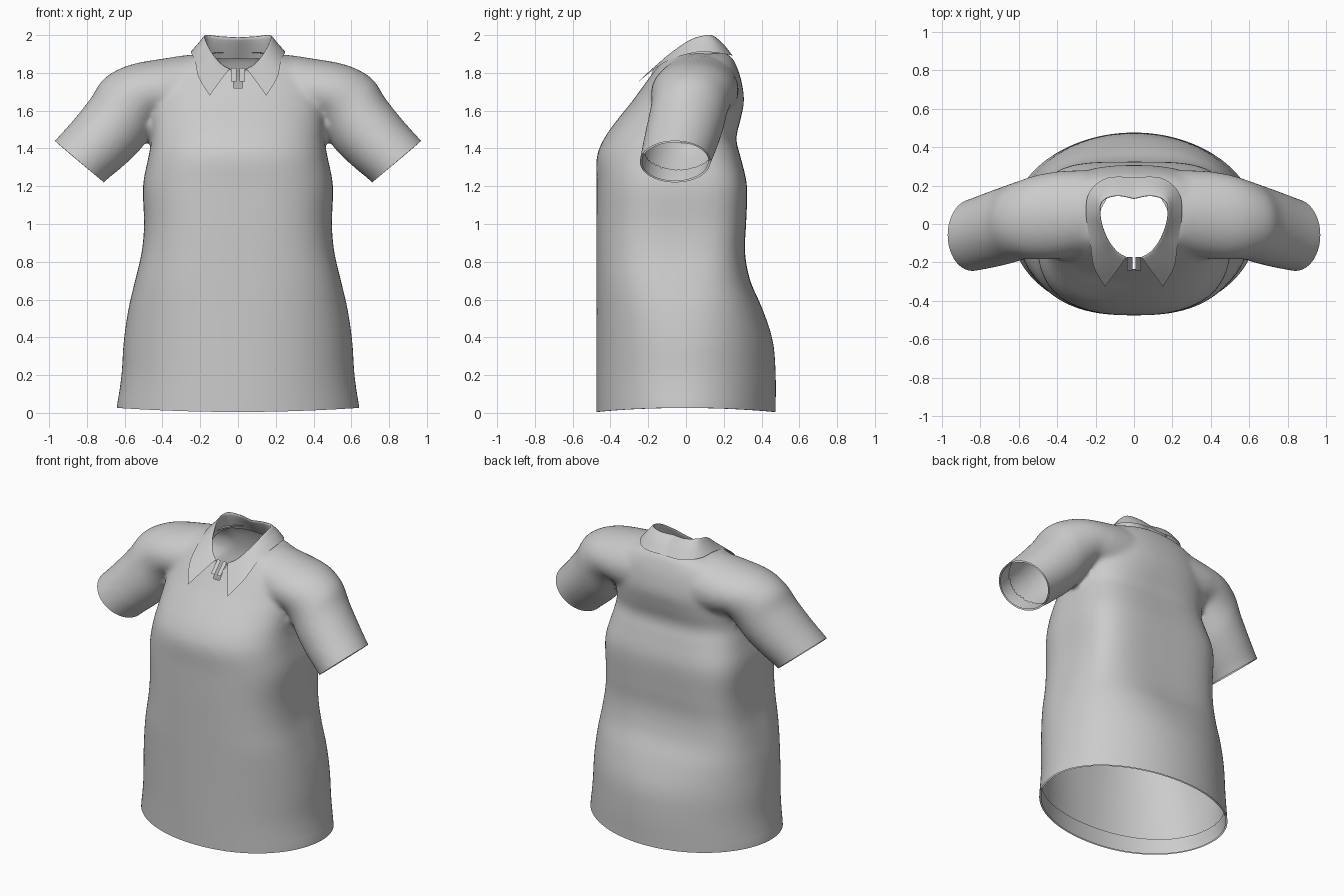
import bpy, bmesh, math
from mathutils import Vector

if "Cube" in bpy.data.objects:
    bpy.data.objects.remove(bpy.data.objects["Cube"])


def catmull(keys, n):
    """Smoothly resample a list of number tuples, n steps per span."""
    out = []
    for i in range(len(keys) - 1):
        a, b, c, d = (keys[min(max(j, 0), len(keys) - 1)] for j in range(i - 1, i + 3))
        for s in range(n):
            t = s / n
            out.append(tuple(0.5 * (2 * q + (r - p) * t + (2 * p - 5 * q + 4 * r - w) * t * t
                       + (3 * q - p - 3 * r + w) * t ** 3) for p, q, r, w in zip(a, b, c, d)))
    return out + [tuple(keys[-1])]


def grid(bm, rows, closed=False):
    """Skin rows of points; closed rows make a capped tube."""
    vs = [[bm.verts.new(p) for p in r] for r in rows]
    n = len(vs[0])
    for a, b in zip(vs, vs[1:]):
        for i in range(n if closed else n - 1):
            j = (i + 1) % n
            bm.faces.new((a[i], a[j], b[j], b[i]))
    if closed:
        bm.faces.new(vs[0])
        bm.faces.new(vs[-1])


def make(name, bm):
    bmesh.ops.recalc_face_normals(bm, faces=bm.faces[:])
    me = bpy.data.meshes.new(name)
    bm.to_mesh(me)
    bm.free()
    ob = bpy.data.objects.new(name, me)
    bpy.context.collection.objects.link(ob)
    for p in me.polygons:
        p.use_smooth = True
    return ob


def spow(v, e):
    return math.copysign(abs(v) ** e, v)


ANG = [2 * math.pi * i / 96 for i in range(96)]
bm = bmesh.new()

# Torso: height, half width, front y, back y, front and back squareness exponents
torso = [(-.1, .645, -.475, .475, .95, 1), (.03, .64, -.475, .475, .95, 1),
         (.2, .617, -.475, .475, .92, .98), (.38, .605, -.475, .46, .89, .94),
         (.55, .58, -.475, .405, .85, .8), (.7, .545, -.475, .34, .8, .63),
         (.85, .51, -.475, .312, .77, .52), (1.0, .497, -.475, .318, .76, .5),
         (1.2, .503, -.473, .323, .77, .52), (1.35, .475, -.473, .29, .8, .55),
         (1.45, .458, -.435, .266, .82, .6), (1.55, .46, -.365, .288, .85, .7),
         (1.65, .47, -.285, .307, .87, .82), (1.75, .46, -.212, .295, .87, .87),
         (1.83, .4, -.155, .27, .87, .87), (1.885, .27, -.115, .24, .87, .87),
         (1.912, .12, -.05, .19, .87, .87)]
rows = []
for z, w, f, b, ef, eb in catmull(torso, 4):
    row = []
    for a in ANG:
        e = eb if math.sin(a) > 0 else ef
        row.append((w * spow(math.cos(a), e), (f + b) / 2 + (b - f) / 2 * spow(math.sin(a), e), z))
    rows.append(row)
grid(bm, rows, True)

# Shoulders and sleeves in one sweep: top x, top z, bottom x, bottom z, front y, back y
arm = [(0, 1.88, 0, 1.45, -.14, .27), (.2, 1.9, .2, 1.5, -.155, .28),
       (.40, 1.875, .36, 1.53, -.18, .275), (.58, 1.84, .42, 1.54, -.185, .255),
       (.71, 1.77, .455, 1.48, -.185, .225), (.78, 1.665, .525, 1.385, -.205, .2),
       (.88, 1.54, .615, 1.30, -.228, .165), (.97, 1.44, .71, 1.22, -.245, .13),
       (1.05, 1.34, .79, 1.13, -.26, .11)]
sweep = [(-a, b, -c, d, e, f) for a, b, c, d, e, f in arm[:0:-1]] + arm
rows = []
for tx, tz, bx, bz, f, b in catmull(sweep, 4):
    rows.append([((tx + bx) / 2 + (tx - bx) / 2 * math.cos(a), (f + b) / 2 + (b - f) / 2 * math.sin(a),
                  (tz + bz) / 2 + (tz - bz) / 2 * math.cos(a)) for a in ANG])
grid(bm, rows, True)

# Merge into one cloth skin and soften the joins
solid = make("shirt_solid", bm)
m = solid.modifiers.new("merge", 'REMESH')
m.mode = 'VOXEL'
m.voxel_size = .016
m = solid.modifiers.new("soften", 'SMOOTH')
m.factor, m.iterations = .5, 10
dg = bpy.context.evaluated_depsgraph_get()
bm = bmesh.new()
bm.from_object(solid, dg)
bpy.data.objects.remove(solid)


# Cut open the hem and both cuffs
def cut(faces, co, no):
    geom = set(faces)
    for f in faces:
        geom.update(f.edges)
        geom.update(f.verts)
    bmesh.ops.bisect_plane(bm, geom=list(geom), plane_co=co, plane_no=no, clear_outer=True)


CUFF, AXIS = Vector((.84, 0, 1.33)), Vector((.646, 0, -.763))
cut(bm.faces[:], (0, 0, .005), (0, 0, -1))
for s in (1, -1):
    part = [f for f in bm.faces if f.calc_center_median().x * s > .66 and f.calc_center_median().z > .95]
    cut(part, (CUFF.x * s, 0, CUFF.z), (AXIS.x * s, 0, AXIS.z))
for v in bm.verts:
    if v.co.z < .1:
        v.co.z += .022 * (v.co.x / .63) ** 2 * (1 - max(v.co.z, 0) / .1)


# Neck opening, its rim evened out, with a short front slit
def remove(test):
    bad = [f for f in bm.faces if test(f.calc_center_median())]
    bmesh.ops.delete(bm, geom=bad, context='FACES')


remove(lambda c: c.z > 1.65 and (c.x / .185) ** 2 + ((c.y - .005) / .195) ** 2 < 1)
for _ in range(6):
    edge = [v for v in bm.verts if v.is_boundary and v.co.z > 1.65]
    new = [sum((e.other_vert(v).co for e in v.link_edges if e.is_boundary), Vector()) / 2 for v in edge]
    for v, p in zip(edge, new):
        v.co = p
remove(lambda c: c.z > 1.65 and abs(c.x) < .02 and -.23 < c.y < 0)

# Folded facings inside the hem and cuffs
bm.normal_update()
facing = bm.copy()


def in_band(c):
    d = (Vector((abs(c.x), 0, c.z)) - CUFF).dot(AXIS)
    return c.z < .12 or (abs(c.x) > .58 and c.z > 1.1 and d > -.09)


bmesh.ops.delete(facing, geom=[f for f in facing.faces if not in_band(f.calc_center_median())],
                 context='FACES')
offs = [v.normal.copy() for v in facing.verts]
for v, n in zip(facing.verts, offs):
    v.co -= n * .01
make("shirt_body", bm)
make("hem_facings", facing)

# Collar: neck seam, rolled rim and fall edge, from back centre to front point
seam = [(0, .2, 1.875), (.1, .195, 1.875), (.18, .13, 1.88), (.19, .02, 1.865),
        (.16, -.09, 1.825), (.09, -.17, 1.785), (.03, -.195, 1.765)]
rim = [(0, .13, 1.985), (.09, .145, 1.99), (.165, .115, 1.997), (.172, .03, 1.975),
       (.14, -.07, 1.91), (.09, -.14, 1.85), (.04, -.175, 1.82)]
fall = [(0, .243, 1.89), (.14, .24, 1.893), (.23, .17, 1.905), (.25, .06, 1.91),
        (.228, -.095, 1.865), (.208, -.225, 1.775), (.15, -.325, 1.68)]
roll = [(p[0] * .6 + q[0] * .4, p[1] * .6 + q[1] * .4 + .01 * (p[1] > .1),
         p[2] * .6 + q[2] * .4 + .006) for p, q in zip(rim, fall)]
across = [catmull(col, 5) for col in zip(*(catmull(k, 6) for k in (seam, rim, roll, fall)))]
full = [[(-x, y, z) for x, y, z in col] for col in across[:0:-1]] + across
bm = bmesh.new()
grid(bm, full)
make("collar", bm)

# Button placket edges beside the slit
bm = bmesh.new()
for s in (1, -1):
    grid(bm, [[(s * x, y - .006, z) for x in (.009, .036)]
              for y, z in ((-.165, 1.825), (-.2, 1.79), (-.235, 1.755))])
make("placket", bm)
